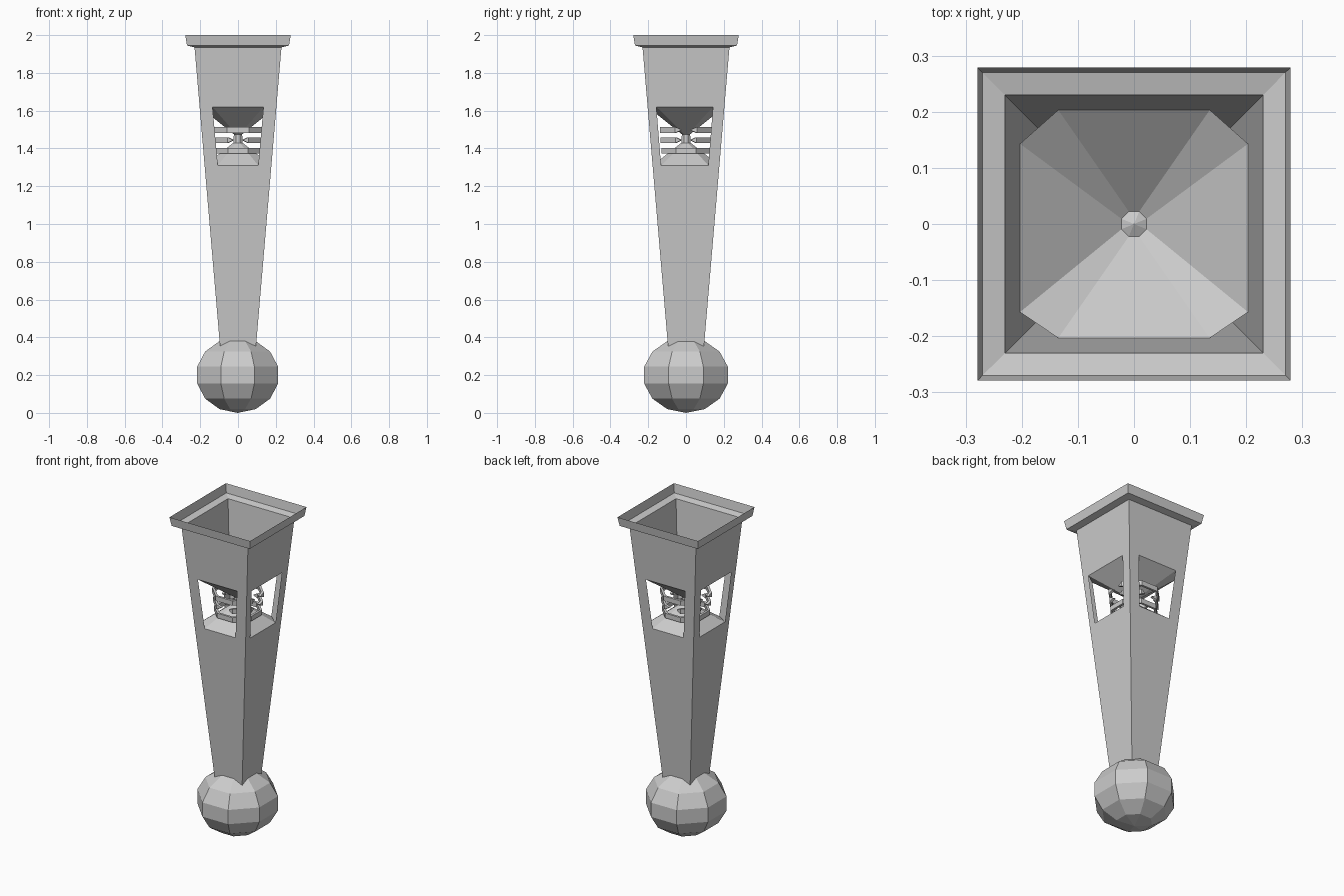
import bpy, bmesh
from math import sin, cos, radians
from mathutils import Vector, Matrix

if "Cube" in bpy.data.objects:
    bpy.data.objects.remove(bpy.data.objects["Cube"])


def make(name, build):
    bm = bmesh.new()
    build(bm)
    bmesh.ops.remove_doubles(bm, verts=bm.verts, dist=0.0005)
    bmesh.ops.recalc_face_normals(bm, faces=bm.faces)
    me = bpy.data.meshes.new(name)
    bm.to_mesh(me)
    bm.free()
    ob = bpy.data.objects.new(name, me)
    bpy.context.collection.objects.link(ob)
    return ob


def bridge(bm, a, b, closed=True):
    n = len(a)
    for i in range(n if closed else n - 1):
        j = (i + 1) % n
        bm.faces.new((a[i], a[j], b[j], b[i]))


def loop(bm, pts):
    return [bm.verts.new(p) for p in pts]


def square(h, z):
    return [(-h, -h, z), (h, -h, z), (h, h, z), (-h, h, z)]


def half(z):
    # half width of the tapered shaft at height z
    return 0.095 + (z - 0.35) * 0.0852


Z_LOW, Z_HIGH, Z_TOP = 1.31, 1.62, 1.935


def window_edges(z, wx, wy):
    # eight window corners at height z, counter-clockwise from the front
    h, dy = half(z), -0.007
    return [(-wx, -h, z), (wx, -h, z), (h, dy - wy, z), (h, dy + wy, z),
            (wx, h, z), (-wx, h, z), (-h, dy + wy, z), (-h, dy - wy, z)]


TOP8 = window_edges(Z_HIGH, 0.135, 0.15)
LOW8 = window_edges(Z_LOW, 0.107, 0.125)


# tapered shaft with four windows, flared into a thin rim
def shaft(bm):
    bot = loop(bm, square(half(0.3), 0.3))
    top = loop(bm, square(half(Z_TOP), Z_TOP))
    lo, hi = loop(bm, LOW8), loop(bm, TOP8)
    for s in range(4):
        t = (s + 1) % 4
        a, b = 2 * s, 2 * s + 1
        outer = [bot[s], bot[t], top[t], top[s]]
        inner = [lo[a], lo[b], hi[b], hi[a]]
        bridge(bm, outer, inner)
    ledge = loop(bm, square(0.27, 1.945))
    lip = loop(bm, square(0.279, 2.0))
    bridge(bm, top, ledge)
    bridge(bm, ledge, lip)


make("shaft_and_rim", shaft)


# funnels above and below a narrow neck, joined to the window edges
def funnels(bm):
    def neck(z, r):
        return loop(bm, [(r * cos(radians(-112.5 + 45 * i)),
                          r * sin(radians(-112.5 + 45 * i)), z) for i in range(8)])
    hi, n1, n2, lo = loop(bm, TOP8), neck(1.475, 0.024), neck(1.43, 0.026), loop(bm, LOW8)
    bridge(bm, hi, n1)
    bridge(bm, n1, n2)
    bridge(bm, n2, lo)
    tip = bm.verts.new((0, 0, 1.487))
    for i in range(8):
        bm.faces.new((n1[i], n1[(i + 1) % 8], tip))


make("hourglass_funnels", funnels)


# faceted bands around the neck, with pointed ends where they are open
def band(name, r, z, height, angles, closed=False):
    def build(bm):
        rows = [[], [], [], []]
        for i, a in enumerate(angles):
            end = not closed and i in (0, len(angles) - 1)
            h = 0.002 if end else height / 2
            rr = r * cos(radians(22.5)) if end else r
            for row, (dr, dz) in zip(rows, ((0, h), (0, -h), (-0.015, -h), (-0.015, h))):
                row.append(bm.verts.new(((rr + dr) * cos(radians(a)),
                                         (rr + dr) * sin(radians(a)), z + dz)))
        for k in range(4):
            bridge(bm, rows[k], rows[(k + 1) % 4], closed)
    make(name, build)


for k in range(2):
    band(f"upper_band_{k}", 0.15, 1.498, 0.03,
         [180 * k + a for a in (11, 22.5, 67.5, 112.5, 157.5, 169)])
for k in range(4):
    band(f"middle_band_{k}", 0.145, 1.444, 0.03,
         [90 * k + a for a in (12, 22.5, 67.5, 78)])
band("lower_band", 0.14, 1.388, 0.03, [22.5 + 45 * k for k in range(8)], True)


# faceted ball foot
def ball(bm):
    bmesh.ops.create_uvsphere(
        bm, u_segments=8, v_segments=7, radius=1,
        matrix=Matrix.Translation((-0.002, 0, 0.2))
        @ Matrix.Diagonal((0.238, 0.246, 0.2, 1))
        @ Matrix.Rotation(radians(22.5), 4, 'Z'))


make("ball_foot", ball)
